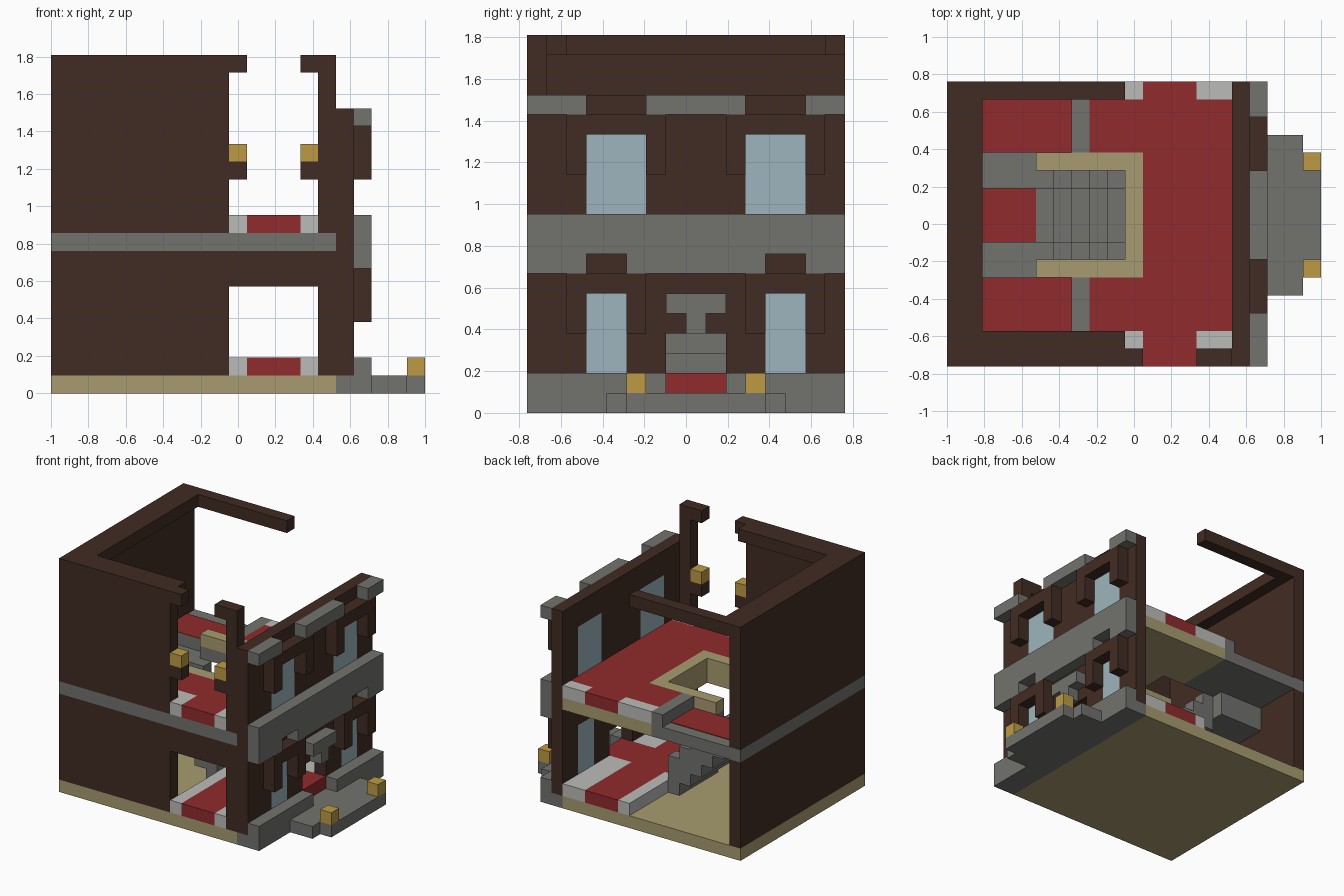
import bpy
import bmesh

cube = bpy.data.objects.get("Cube")
if cube:
    bpy.data.objects.remove(cube)

UNIT = 2 / 21  # one building block


def material(name, r, g, b):
    m = bpy.data.materials.new(name)
    m.use_nodes = True
    m.diffuse_color = (r, g, b, 1)
    bsdf = next(n for n in m.node_tree.nodes if n.type == 'BSDF_PRINCIPLED')
    bsdf.inputs["Base Color"].default_value = (r, g, b, 1)
    return m


brown = material("dark brown wood", .053, .025, .017)
red = material("red carpet", .28, .024, .026)
grey = material("grey stone", .168, .172, .155)
pale = material("pale stone", .5, .5, .49)
tan = material("tan floor", .39, .33, .16)
gold = material("gold lamp", .51, .33, .06)
glass = material("pale blue glass", .34, .46, .51)


def part(name, mat, *boxes):
    """Join boxes given as block ranges (x, x, y, y, z, z) into one object."""
    bm = bmesh.new()
    for x0, x1, y0, y1, z0, z1 in boxes:
        for v in bmesh.ops.create_cube(bm, size=1)["verts"]:
            x = x1 if v.co.x > 0 else x0
            y = y1 if v.co.y > 0 else y0
            z = z1 if v.co.z > 0 else z0
            v.co = ((x - 10.5) * UNIT, (y - 8) * UNIT, z * UNIT)
    mesh = bpy.data.meshes.new(name)
    bm.to_mesh(mesh)
    bm.free()
    mesh.materials.append(mat)
    obj = bpy.data.objects.new(name, mesh)
    bpy.context.collection.objects.link(obj)
    return obj


def pair(name, mat, *boxes):
    """Same as part, plus a copy mirrored about the line through the door."""
    twins = [(a, b, 17 - d, 17 - c, e, f) for a, b, c, d, e, f in boxes]
    return part(name, mat, *boxes, *twins)


# Base, plinth and porch
part("base_floor", tan, (0, 16, 0, 16, 0, 1))
part("porch", grey, (16, 18, 0, 16, 0, 1), (18, 20, 4, 13, 0, 1), (20, 21, 5, 12, 0, 1))
part("plinth", grey, (17, 18, 0, 7, 1, 2), (17, 18, 10, 16, 1, 2))
pair("porch_lamps", gold, (20, 21, 5, 6, 1, 2))

# Left and front walls with a stone band between the storeys
part("left_wall", brown, (0, 1, 0, 16, 1, 8), (0, 1, 0, 16, 9, 18))
part("front_wall", brown, (1, 10, 0, 1, 1, 8), (1, 10, 0, 1, 9, 18))
part("front_lintel", brown, (10, 15, 0, 1, 6, 8))
part("corner_post", brown, (15, 16, 0, 1, 1, 8), (15, 16, 0, 1, 9, 19))
part("post_arm", brown, (14, 15, 0, 1, 18, 19))
part("stone_band", grey, (0, 1, 0, 16, 8, 9), (1, 16, 0, 1, 8, 9))
part("top_trim", brown, (0, 2, 0, 16, 18, 19), (2, 10, 0, 2, 18, 19),
     (10, 11, 0, 1, 18, 19), (2, 10, 15, 16, 18, 19))
for side, x in (("left", 10), ("right", 14)):
    part(side + "_lamp_bracket", brown, (x, x + 1, 0, 1, 12, 13))
    part(side + "_wall_lamp", gold, (x, x + 1, 0, 1, 13, 14))

# Street wall with openings for the door and four windows
X0, X1, X2 = 16, 17, 18
part("street_wall_solid", brown, (X0, X1, 0, 16, 6, 10), (X0, X1, 0, 16, 14, 16),
     (X0, X1, 7, 10, 4, 6))
lower_piers = ((0, 3), (5, 7), (10, 12), (14, 16))
upper_piers = ((0, 3), (6, 11), (14, 16))
part("lower_piers", brown, *[(X0, X1, a, b, 1, 6) for a, b in lower_piers])
part("upper_piers", brown, *[(X0, X1, a, b, 10, 14) for a, b in upper_piers])
pair("window_sills", brown, (X0, X1, 3, 5, 1, 2))

# Windows and their bracketed hoods
for name, a, b, low, high in (("lower", 3, 5, 2, 6), ("upper", 3, 6, 10, 14)):
    pair(name + "_windows", glass, (X0, X1, a, b, low, high))
    pair(name + "_window_hoods", brown, (X1, X2, a - 1, b + 1, high, high + 1),
         (X1, X2, a - 1, a, high - 2, high), (X1, X2, b, b + 1, high - 2, high))

# Stone courses and the door keystone
part("middle_course", grey, (X1, X2, 0, 16, 8, 10),
     *[(X1, X2, a, b, 7, 8) for a, b in ((0, 3), (5, 12), (14, 16))])
part("eaves_blocks", grey, *[(X1, X2, a, b, 15, 16) for a, b in upper_piers])
part("door_keystone", grey, (X1, X2, 7, 10, 5, 6), (X1, X2, 8, 9, 4, 5))

# Ground floor carpet with pale borders
part("lower_carpet", red, (11, 14, 0, 16, 1, 2), (14, 17, 7, 10, 1, 2), (10, 11, 7, 10, 1, 2))
for x0, x1 in ((10, 11), (14, 15)):
    part("lower_border", pale, (x0, x1, 0, 7, 1, 2), (x0, x1, 10, 16, 1, 2))
part("lower_border_edge", pale, (15, 16, 1, 7, 1, 2), (15, 16, 10, 16, 1, 2))

# Upper floor around the stairwell
part("upper_slab", tan, (11, 16, 1, 16, 8, 9), (8, 11, 1, 6, 8, 9),
     (8, 11, 11, 16, 8, 9), (10, 11, 6, 11, 8, 9))
part("stairwell_rim", tan, (5, 11, 5, 6, 9, 10), (5, 11, 11, 12, 9, 10), (10, 11, 6, 11, 9, 10))
part("upper_carpet", red, (11, 14, 0, 16, 9, 10), (14, 16, 2, 15, 9, 10))
pair("upper_carpet_sides", red, (8, 11, 2, 5, 9, 10))
pair("upper_border", pale, (8, 11, 1, 2, 9, 10), (14, 16, 1, 2, 9, 10))
part("front_threshold", pale, (10, 11, 0, 1, 9, 10), (14, 15, 0, 1, 9, 10))

# Side galleries, one step lower
pair("gallery_slab", grey, (1, 8, 1, 5, 8, 9), (5, 8, 5, 6, 8, 9))
pair("gallery_step", grey, (7, 8, 1, 5, 9, 10))
pair("gallery_carpet", red, (1, 7, 2, 5, 9, 9.05))

# Landing and the stair that rises to it
part("landing", grey, (1, 5, 5, 12, 6, 7))
pair("landing_steps", grey, (1, 5, 5, 7, 7, 8))
part("landing_carpet", red, (1, 5, 7, 10, 7, 7.05))
for i in range(5):
    x, top = 9 - i, 3 + i
    low = max(1, top - 2)
    part("stair_step", grey, (x, x + 1, 7, 10, low, top))
    pair("stair_curb", grey, (x, x + 1, 6, 7, low, min(top + 1, 8)))
